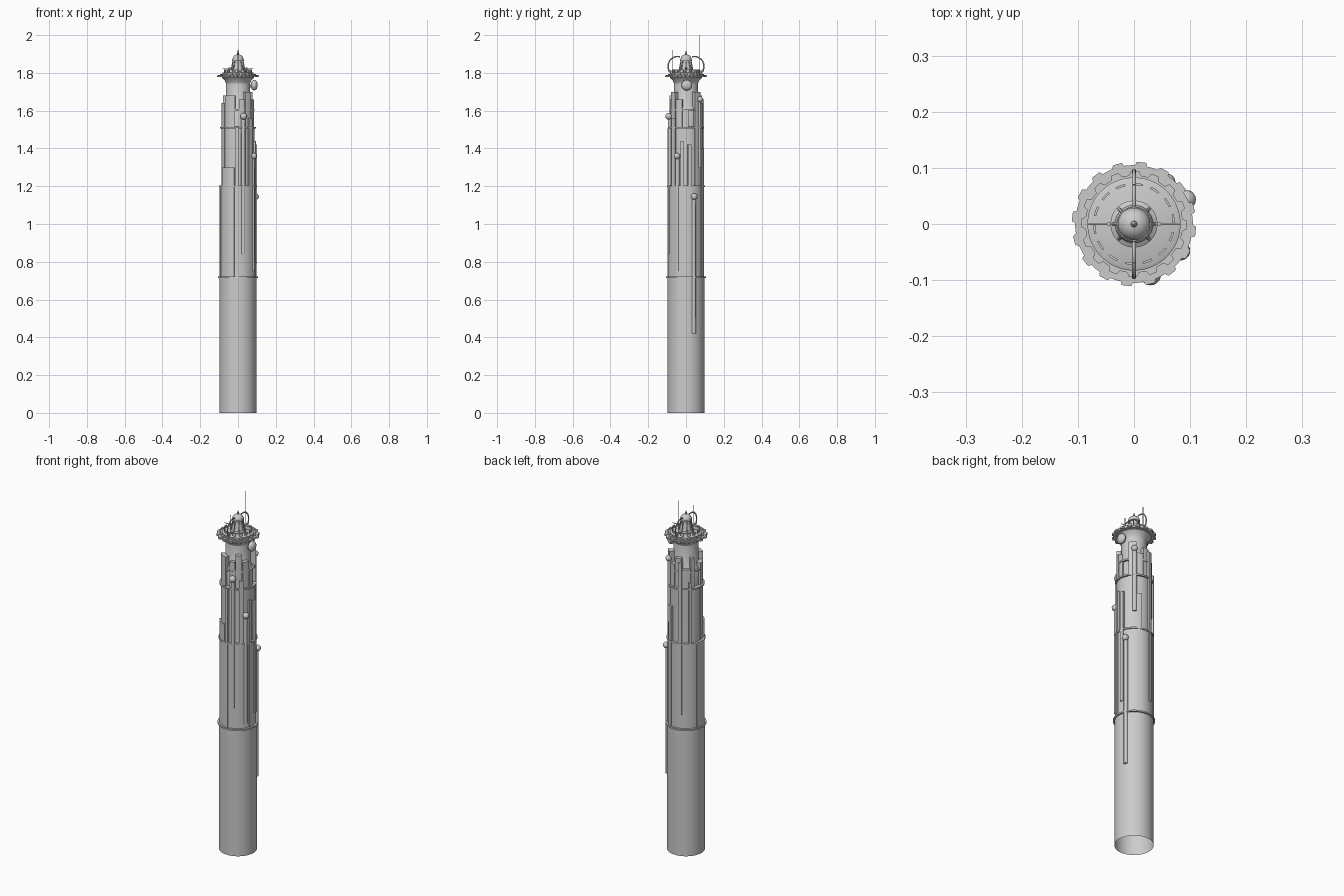
import bpy, bmesh, math
from math import sin, cos, pi, radians

if "Cube" in bpy.data.objects:
    bpy.data.objects.remove(bpy.data.objects["Cube"])


def finish(name, verts, faces, smooth=True):
    me = bpy.data.meshes.new(name)
    me.from_pydata(verts, [], faces)
    bm = bmesh.new()
    bm.from_mesh(me)
    bmesh.ops.recalc_face_normals(bm, faces=bm.faces)
    bm.to_mesh(me)
    bm.free()
    ob = bpy.data.objects.new(name, me)
    bpy.context.collection.objects.link(ob)
    if smooth:
        bpy.ops.object.select_all(action='DESELECT')
        ob.select_set(True)
        bpy.context.view_layer.objects.active = ob
        bpy.ops.object.shade_smooth_by_angle(angle=radians(35))
    return ob


def lathe(name, profile, n=64):
    """Spin an (r, z) profile round the z axis."""
    v = [(r * cos(2 * pi * i / n), r * sin(2 * pi * i / n), z)
         for r, z in profile for i in range(n)]
    f = [(k * n + i, k * n + (i + 1) % n, (k + 1) * n + (i + 1) % n, (k + 1) * n + i)
         for k in range(len(profile) - 1) for i in range(n)]
    return finish(name, v, f)


def panel(name, a0, a1, r0, r1, z0, z1):
    """Curved wall panel between two angles in degrees."""
    n = max(2, int((a1 - a0) / 5))
    v, f = [], []
    for i in range(n + 1):
        a = radians(a0 + (a1 - a0) * i / n)
        for r, z in ((r0, z0), (r1, z0), (r1, z1), (r0, z1)):
            v.append((r * cos(a), r * sin(a), z))
    for i in range(n):
        for k in range(4):
            f.append((i * 4 + k, i * 4 + (k + 1) % 4, i * 4 + 4 + (k + 1) % 4, i * 4 + 4 + k))
    f += [(0, 1, 2, 3), tuple(n * 4 + k for k in range(4))]
    return finish(name, v, f)


def scalloped(name, r_in, r_out, teeth, z0, z1, phase=0.0):
    """Flat toothed deck plate."""
    pts = []
    for i in range(teeth):
        for t, r in ((0, r_in), (.38, r_in), (.5, r_out), (.88, r_out)):
            a = 2 * pi * (i + t) / teeth + phase
            pts.append((r * cos(a), r * sin(a)))
    n = len(pts)
    v = [(x, y, z) for z in (z0, z1) for x, y in pts]
    f = [(i, (i + 1) % n, n + (i + 1) % n, n + i) for i in range(n)]
    f += [tuple(range(n)), tuple(range(n, 2 * n))]
    return finish(name, v, f, False)


def tube(name, pts, rad):
    cu = bpy.data.curves.new(name, 'CURVE')
    cu.dimensions = '3D'
    cu.bevel_depth = rad
    cu.bevel_resolution = 2
    cu.use_fill_caps = True
    s = cu.splines.new('POLY')
    s.points.add(len(pts) - 1)
    for p, co in zip(s.points, pts):
        p.co = (*co, 1)
    ob = bpy.data.objects.new(name, cu)
    bpy.context.collection.objects.link(ob)
    return ob


def ball(name, loc, r):
    bpy.ops.mesh.primitive_uv_sphere_add(segments=20, ring_count=12, radius=r, location=loc)
    ob = bpy.context.object
    ob.name = name
    bpy.ops.object.shade_smooth_by_angle(angle=radians(40))
    return ob


# Stepped main shaft, open underneath
lathe("shaft", [(.098, 0), (.098, .72), (.095, .72), (.095, 1.2), (.087, 1.2), (.087, 1.51),
                (.077, 1.51), (.077, 1.61), (.064, 1.63), (.064, 1.775), (0, 1.775)])

# Ring ledges at each step
for r, z in ((.105, .718), (.1, 1.2), (.096, 1.51), (.087, 1.605)):
    lathe("ledge_ring", [(r - .02, z - .005), (r, z - .004), (r, z + .004), (r - .02, z + .005)])

# Staggered wall panels: start angle, end angle, outer radius, bottom, top
for p in ((-153, -102, .096, .72, 1.30), (-141, -101, .088, 1.30, 1.68),
          (-178, -143, .088, 1.2, 1.64), (-200, -160, .099, .72, 1.2),
          (-97, -88, .098, .67, 1.51), (-64, -42, .088, 1.2, 1.70),
          (-86, -66, .084, 1.51, 1.66), (-52, -38, .096, .72, 1.56),
          (-38, -14, .087, 1.2, 1.66), (-12, 8, .086, 1.2, 1.60),
          (6, 17, .1, .79, 1.42), (32, 58, .092, 1.2, 1.70),
          (60, 82, .087, 1.2, 1.64), (58, 74, .098, .72, 1.4),
          (84, 108, .085, 1.4, 1.68), (112, 140, .09, 1.3, 1.62),
          (100, 112, .098, .8, 1.66), (142, 156, .086, 1.2, 1.68),
          (-18, -8, .097, .72, 1.44), (134, 142, .099, .72, 1.55)):
    panel("wall_panel", p[0], p[1], .06, *p[2:])

# Ball-topped pipes: angle, radius, bottom, top, ball size
for a, r, z0, z1, s in ((-72, .09, .84, 1.57, .018), (-30, .09, .75, 1.36, .017),
                        (25, .097, .42, 1.145, .017), (52, .088, 1.3, 1.66, .016)):
    c, d = cos(radians(a)), sin(radians(a))
    tube("pipe", [(r * c, r * d, z0), (r * c, r * d, z1)], .011)
    lathe_loc = ((r + .006) * c, (r + .006) * d, z1)
    ball("pipe_ball", lathe_loc, s)

# Large side lamp with bracket
tube("lamp_bracket", [(.05, 0, 1.73), (.09, 0, 1.73)], .008)
lamp = ball("side_lamp", (.086, .004, 1.735), .028)
lamp.scale = (.65, 1, 1)

# Flared collar and toothed decks
lathe("collar", [(.064, 1.745), (.07, 1.76), (.085, 1.775), (.085, 1.785), (0, 1.785)])
scalloped("lower_deck", .102, .111, 16, 1.778, 1.787)
scalloped("middle_deck", .087, .095, 16, 1.787, 1.794, .1)
lathe("upper_deck", [(.083, 1.79), (.083, 1.8), (.077, 1.803), (0, 1.803)])
lathe("deck_rim", [(.105, 1.783), (.105, 1.789), (.1, 1.789), (.1, 1.783)])
for i in range(14):
    a = i * 360 / 14
    panel("railing_segment", a, a + 14, .069, .073, 1.8, 1.818)

# Lantern cone with ribs, dome and spike
lathe("lantern", [(.042, 1.8), (.042, 1.807), (.034, 1.812), (.021, 1.855), (.021, 1.865), (0, 1.865)], 32)
for i in range(8):
    c, d = cos(i * pi / 4), sin(i * pi / 4)
    tube("lantern_rib", [(.038 * c, .038 * d, 1.805), (.025 * c, .025 * d, 1.868)], .003)
dome = [(.029 * cos(t * pi / 16), 1.872 + .026 * sin(t * pi / 16)) for t in range(8)]
lathe("dome", [(0, 1.864), (.031, 1.864), (.031, 1.872)] + dome +
      [(.004, 1.9), (.005, 1.906), (.002, 1.912), (0, 1.925)], 32)

# Hoops either side of the lantern in the y-z plane
for s in (-1, 1):
    arc = [(0, s * (.045 + .05 * cos(t)), 1.835 + .052 * sin(t))
           for t in [radians(-75 + i * 15) for i in range(13)]]
    tube("side_hoop", arc, .0035)
    tube("hoop_stay", [(0, s * .03, 1.81), (0, s * .095, 1.81)], .003)
    # Fine masts and cross arms
    tube("mast", [(0, s * .07, 1.80), (0, s * .07, 1.92)], .0018)
    tube("cross_arm", [(s * .02, 0, 1.825), (s * .083, 0, 1.825)], .002)
    tube("arm_post", [(s * .045, 0, 1.8), (s * .045, 0, 1.828)], .004)
tube("mast_tip", [(0, .07, 1.9), (0, .07, 2.0)], .0006)
